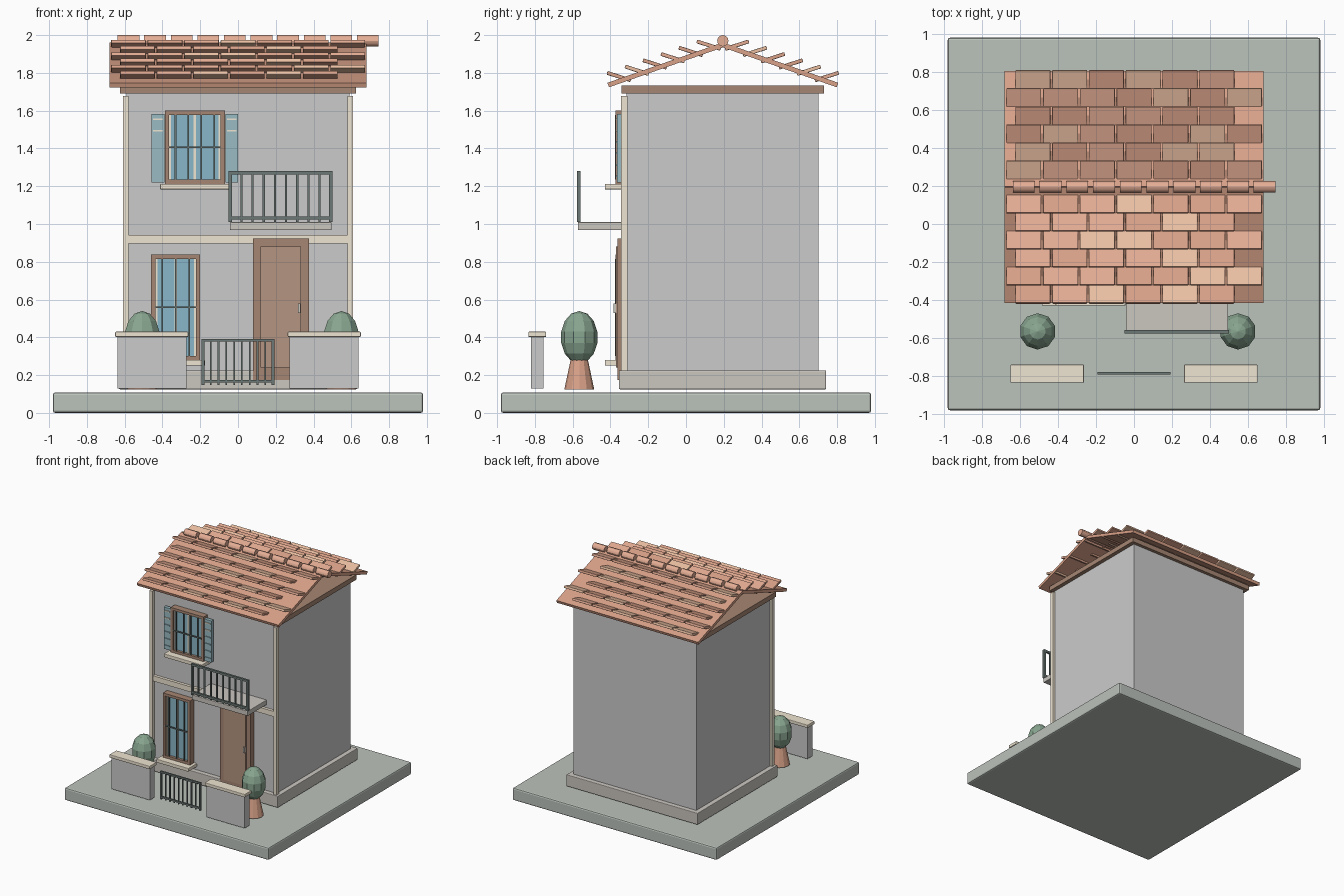
import bpy, math, random

if "Cube" in bpy.data.objects:
    bpy.data.objects.remove(bpy.data.objects["Cube"])

random.seed(4)
MATS = {}


def mat(name, rgb):
    m = bpy.data.materials.new(name)
    m.diffuse_color = (*rgb, 1)
    m.use_nodes = True
    m.node_tree.nodes["Principled BSDF"].inputs["Base Color"].default_value = m.diffuse_color
    MATS[name] = m


for n, c in {
    "ground": (.50, .54, .50), "stone": (.60, .57, .53), "cream": (.86, .78, .64),
    "dark_wood": (.38, .24, .17), "door_wood": (.46, .30, .22), "glass": (.25, .47, .58),
    "shutter": (.32, .50, .55), "iron": (.15, .19, .18), "leaf": (.25, .38, .28),
    "clay": (.70, .36, .25), "tile_a": (.78, .42, .30), "tile_b": (.70, .36, .25),
    "tile_c": (.84, .53, .37),
}.items():
    mat(n, c)


def finish(o, name, material):
    o.name = name
    if material:
        o.data.materials.append(MATS[material])
    return o


def box(name, x, y, z, material=None, bevel=0):
    """Box from (min, max) ranges."""
    bpy.ops.mesh.primitive_cube_add(size=1, location=[(r[0] + r[1]) / 2 for r in (x, y, z)])
    o = bpy.context.object
    o.scale = [r[1] - r[0] for r in (x, y, z)]
    bpy.ops.object.transform_apply(location=False, rotation=False)
    if bevel:
        b = o.modifiers.new("bevel", "BEVEL")
        b.width, b.segments = bevel, 2
    return finish(o, name, material)


def railing(name, x0, x1, y, z0, z1, rail_low, count, t):
    """Two rails with evenly spaced upright bars."""
    box(name + "_top_rail", (x0, x1), (y - t, y + t), (z1 - 2 * t, z1), "iron")
    box(name + "_bottom_rail", (x0, x1), (y - t, y + t), (rail_low - t, rail_low + t), "iron")
    for i in range(count):
        x = x0 + t + (x1 - x0 - 2 * t) * i / (count - 1)
        w = t if i in (0, count - 1) else t * .65
        box(f"{name}_bar_{i}", (x - w, x + w), (y - w, y + w), (z0, z1), "iron")


def window(name, x0, x1, z0, z1, bars):
    """Framed glass with mullion, iron grille and sill."""
    f, zm, xm = .022, (z0 + z1) / 2, (x0 + x1) / 2
    box(name + "_glass", (x0 + f, x1 - f), (-.35, -.30), (z0, z1 - f), "glass")
    for s, a in (("left", x0), ("right", x1 - f)):
        box(f"{name}_frame_{s}", (a, a + f), (-.372, -.30), (z0, z1), "dark_wood")
    for s, a in (("bottom", z0), ("top", z1 - f)):
        box(f"{name}_frame_{s}", (x0, x1), (-.372, -.30), (a, a + f), "dark_wood")
    for i, x in enumerate((x0 + f + .005, xm, x1 - f - .005)):
        box(f"{name}_mullion_{i}", (x - .006, x + .006), (-.357, -.33), (z0 + f, z1 - f), "cream")
    for i in range(bars):
        x = x0 + f + (x1 - x0 - 2 * f) * (i + .5) / bars
        box(f"{name}_grille_{i}", (x - .004, x + .004), (-.375, -.367), (z0 + f, z1 - f), "iron")
    box(name + "_grille_cross", (x0 + f, x1 - f), (-.375, -.367), (zm - .005, zm + .005), "iron")
    box(name + "_sill", (x0 - .025, x1 + .025), (-.43, -.30), (z0 - .03, z0), "cream", .004)


# ground and house body
box("ground_slab", (-.98, .98), (-.98, .98), (0, .108), "ground", .012)
box("plinth", (-.63, .63), (-.355, .742), (.125, .225), "stone", .005)
box("house_walls", (-.59, .59), (-.315, .702), (.2, 1.69))
box("wall_plate", (-.625, .625), (-.342, .73), (1.69, 1.732), "dark_wood")
for s in (-1, 1):
    box("corner_strip", sorted((s * .58, s * .61)), (-.345, -.31), (.225, 1.677), "cream")
box("floor_band", (-.58, .58), (-.34, -.30), (.897, .943), "cream")

# windows and shutters
window("upper_window", -.387, -.07, 1.213, 1.6, 4)
window("lower_window", -.46, -.20, .28, .838, 3)
for side, x0 in (("left", -.457), ("right", -.067)):
    x1 = x0 + .067
    box(f"shutter_{side}", (x0, x1), (-.365, -.335), (1.22, 1.582), "shutter")
    for i in range(6):
        z = 1.25 + i * .06
        box(f"shutter_slat_{side}_{i}", (x0 + .008, x1 - .008), (-.372, -.36), (z, z + .008), "cream" if i > 3 else "shutter")

# door
box("door_frame", (.08, .375), (-.362, -.30), (.175, .922), "dark_wood")
box("door_leaf", (.12, .333), (-.37, -.33), (.24, .88), "door_wood")
box("door_handle", (.318, .33), (-.385, -.365), (.53, .58), "stone")

# balcony
box("balcony_slab", (-.043, .495), (-.573, -.31), (.968, 1.01), "stone", .004)
railing("balcony", -.05, .50, -.567, 1.01, 1.28, 1.032, 10, .009)

# garden walls and gate
for s in (-1, 1):
    box("garden_wall", sorted((s * .272, s * .638)), (-.82, -.755), (.128, .405))
    box("garden_wall_cap", sorted((s * .263, s * .65)), (-.835, -.74), (.402, .43), "cream", .005)
railing("gate", -.192, .192, -.785, .148, .392, .168, 10, .007)

# potted shrubs
for x in (-.507, .547):
    bpy.ops.mesh.primitive_cone_add(vertices=12, radius1=.079, radius2=.046, depth=.155,
                                    location=(x, -.565, .2025))
    finish(bpy.context.object, "plant_pot", "clay")
    bpy.ops.mesh.primitive_uv_sphere_add(segments=10, ring_count=7, radius=.098, location=(x, -.565, .4))
    bpy.context.object.scale.z = 1.42
    finish(bpy.context.object, "shrub", "leaf")

# roof slopes with rows of upturned tiles
RIDGE, SLOPE = .195, math.atan(.35)
for s, side in ((-1, "front"), (1, "back")):
    o = box(f"roof_slope_{side}", (-.68, .68), (-.322, .322), (-.0125, .0125), "clay")
    o.location = (0, RIDGE + s * .303, 1.842)
    o.rotation_euler.x = -s * SLOPE
    for row in range(6):
        d = .075 + row * .095
        count, start = (7, -.58) if row % 2 == 0 else (6, -.532)
        for i in range(count):
            t = box(f"tile_{side}_{row}_{i}", (-.092, .092), (-.066, .066), (-.01, .01),
                    random.choice(("tile_a", "tile_b", "tile_c")), .004)
            t.location = (start + i * .1935, RIDGE + s * d, 1.973 - .35 * d)
            t.rotation_euler.x = s * .31

# ridge caps
for i in range(10):
    bpy.ops.mesh.primitive_cylinder_add(vertices=12, radius=.03, depth=.115, rotation=(0, math.pi / 2, 0),
                                        location=(-.58 + i * .1408, RIDGE, 1.97))
    finish(bpy.context.object, f"ridge_cap_{i}", "tile_a")
    bpy.ops.object.shade_smooth_by_angle()
